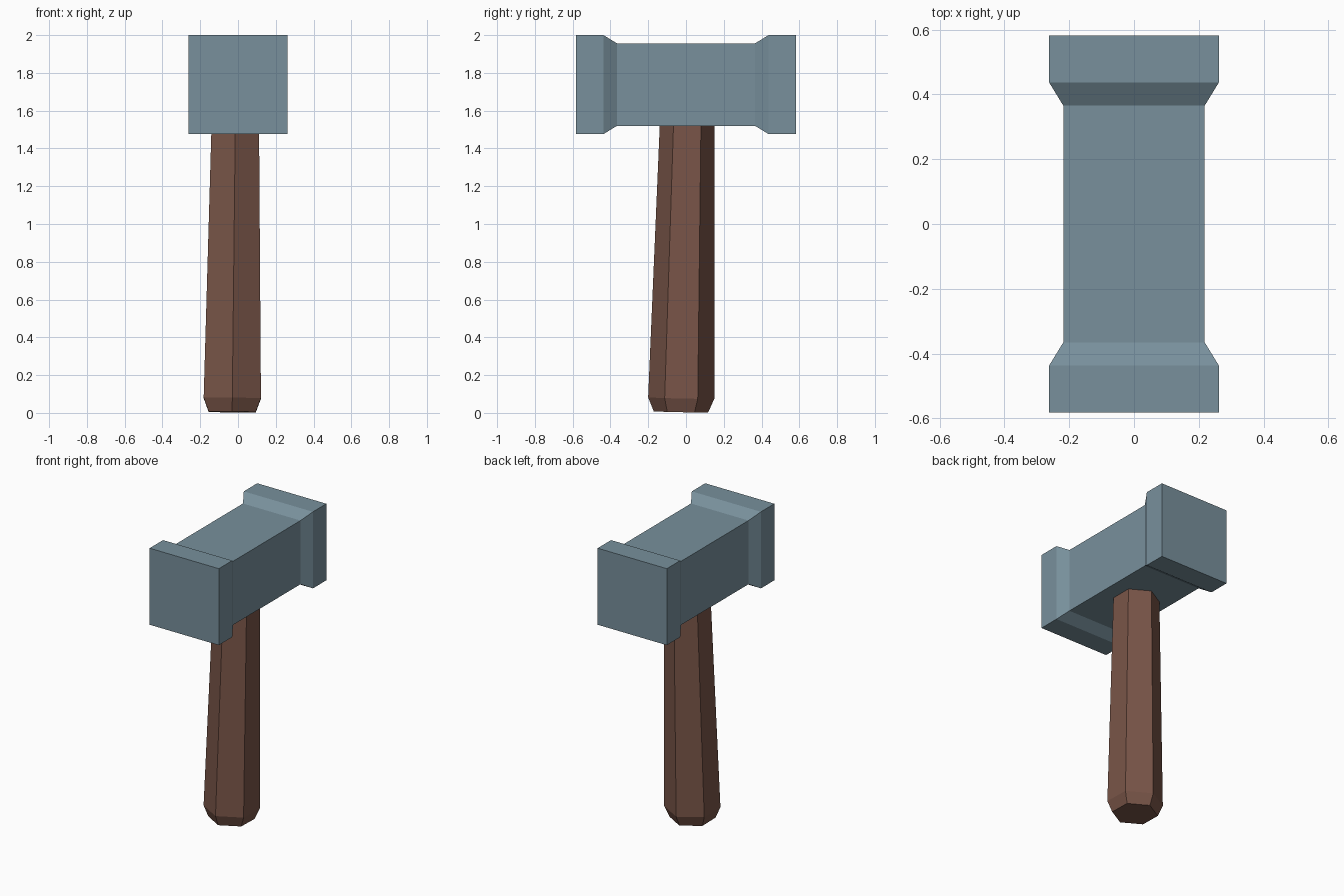
import bpy
import bmesh
import math
from mathutils import Vector

cube = bpy.data.objects.get("Cube")
if cube:
    bpy.data.objects.remove(cube)


def make_material(name, rgb):
    mat = bpy.data.materials.new(name)
    mat.use_nodes = True
    color = (*rgb, 1)
    mat.diffuse_color = color
    mat.node_tree.nodes["Principled BSDF"].inputs["Base Color"].default_value = color
    return mat


def loft(name, rings, mat):
    """Skin a list of equal-sized point rings and cap both ends."""
    bm = bmesh.new()
    loops = [[bm.verts.new(p) for p in ring] for ring in rings]
    n = len(loops[0])
    for a, b in zip(loops, loops[1:]):
        for i in range(n):
            j = (i + 1) % n
            bm.faces.new((a[i], a[j], b[j], b[i]))
    bm.faces.new(loops[0])
    bm.faces.new(loops[-1])
    bmesh.ops.recalc_face_normals(bm, faces=bm.faces)
    mesh = bpy.data.meshes.new(name)
    bm.to_mesh(mesh)
    bm.free()
    mesh.materials.append(mat)
    obj = bpy.data.objects.new(name, mesh)
    bpy.context.collection.objects.link(obj)
    return obj


steel = make_material("blue_grey_steel", (0.188, 0.279, 0.332))
wood = make_material("brown_wood", (0.191, 0.091, 0.065))

# Head: square sections along y, flared at both striking ends
CENTER_Z = 1.738
half_profile = [(0.582, 0.262), (0.437, 0.262), (0.365, 0.218)]
profile = [(-y, r) for y, r in half_profile] + half_profile[::-1]
corners = [(-1, -1), (1, -1), (1, 1), (-1, 1)]
loft("hammer_head",
     [[(sx * r, y, CENTER_Z + sz * r) for sx, sz in corners] for y, r in profile],
     steel)

# Handle: slightly leaning, tapered hexagon with a chamfered butt
LEAN_X, LEAN_Y = 0.011, 0.022
BASE = Vector((-0.031, -0.027, 0.005))


def hexagon(height, radius):
    ring = []
    for i in range(6):
        a = math.radians(90 + 60 * i)
        dx, dy = radius * math.cos(a), radius * math.sin(a)
        ring.append(BASE + Vector((dx + LEAN_X * height, dy + LEAN_Y * height,
                                   height - LEAN_X * dx - LEAN_Y * dy)))
    return ring


loft("handle", [hexagon(0, 0.144), hexagon(0.073, 0.175), hexagon(1.62, 0.143)], wood)
